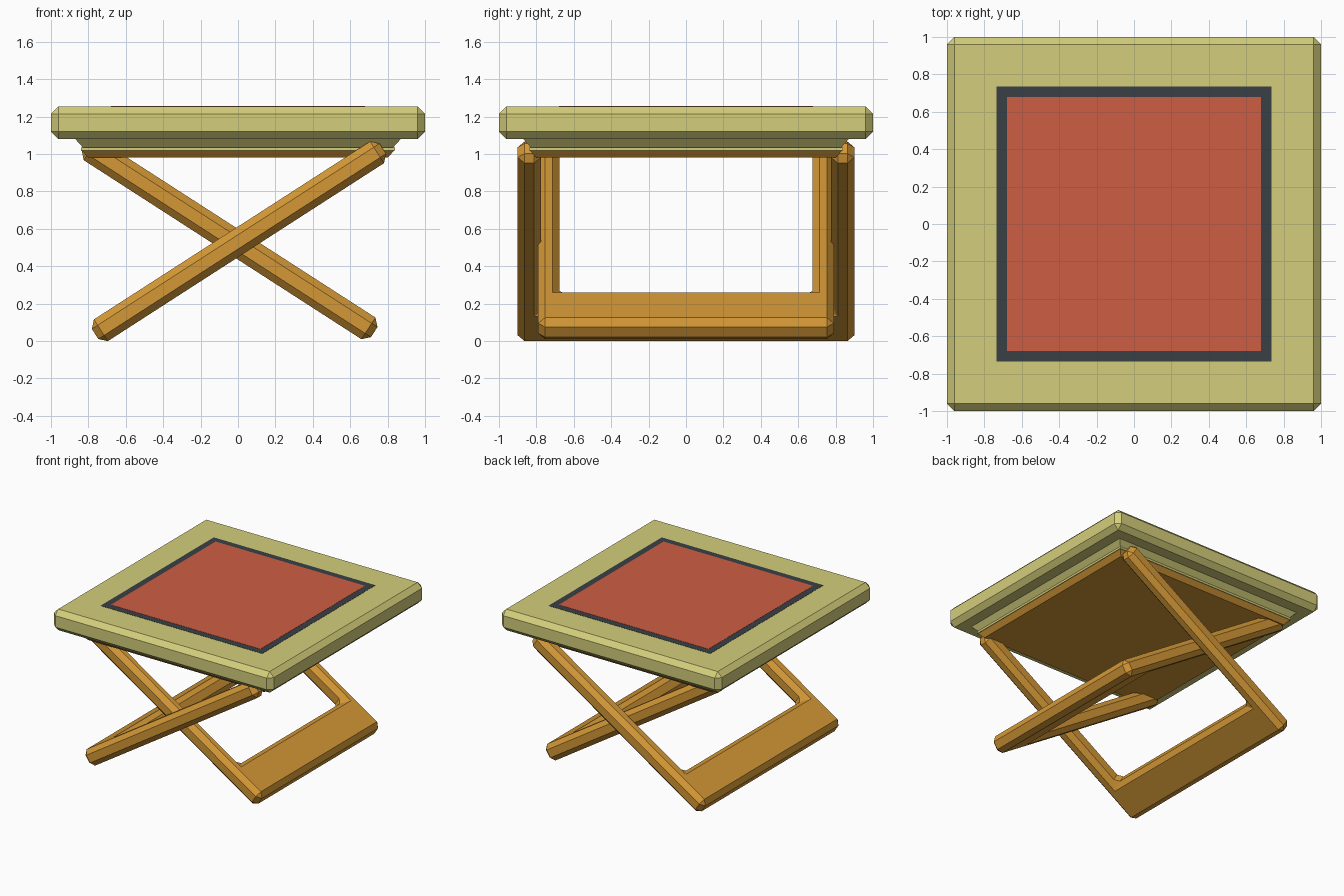
import bpy, bmesh, math

cube = bpy.data.objects.get("Cube")
if cube:
    bpy.data.objects.remove(cube, do_unlink=True)


def material(name, rgb):
    # 8-bit display colour to linear
    lin = [((c / 255 + 0.055) / 1.055) ** 2.4 for c in rgb] + [1]
    m = bpy.data.materials.new(name)
    m.use_nodes = True
    m.diffuse_color = lin
    m.node_tree.nodes["Principled BSDF"].inputs["Base Color"].default_value = lin
    return m


olive = material("olive cushion", (212, 206, 123))
wood = material("warm wood", (212, 152, 54))
red = material("brick red", (206, 94, 68))
slate = material("dark slate", (58, 64, 70))


def add_object(name, bm, mat):
    bmesh.ops.recalc_face_normals(bm, faces=bm.faces)
    mesh = bpy.data.meshes.new(name)
    bm.to_mesh(mesh)
    bm.free()
    mesh.materials.append(mat)
    ob = bpy.data.objects.new(name, mesh)
    bpy.context.collection.objects.link(ob)
    return ob


def square_stack(name, rings, mat):
    """Loft square rings given as (half width, height)."""
    bm = bmesh.new()
    loops = [[bm.verts.new((sx * h, sy * h, z))
              for sx, sy in ((-1, -1), (1, -1), (1, 1), (-1, 1))] for h, z in rings]
    for a, b in zip(loops, loops[1:]):
        for i in range(4):
            j = (i + 1) % 4
            bm.faces.new((a[i], a[j], b[j], b[i]))
    bm.faces.new(loops[0])
    bm.faces.new(loops[-1])
    return add_object(name, bm, mat)


def chamfer(ob, width):
    mod = ob.modifiers.new("chamfer", "BEVEL")
    mod.width = width
    mod.segments = 1
    mod.limit_method = "ANGLE"


def leg_frame(name, outer, inner, length, crossbar, thick, centre, turn):
    """U-shaped frame: two legs joined by a wide crossbar at the foot."""
    bm = bmesh.new()
    outline = [(-length, -outer), (length, -outer), (length, -inner), (crossbar, -inner),
               (crossbar, inner), (length, inner), (length, outer), (-length, outer)]
    face = bm.faces.new([bm.verts.new((u, y, -thick / 2)) for u, y in outline])
    ext = bmesh.ops.extrude_face_region(bm, geom=[face])
    top = [v for v in ext["geom"] if isinstance(v, bmesh.types.BMVert)]
    bmesh.ops.translate(bm, verts=top, vec=(0, 0, thick))
    ob = add_object(name, bm, wood)
    ob.location = centre
    ob.rotation_euler = (0, -math.radians(32.8), turn)
    chamfer(ob, 0.037)
    return ob


# Seat slab and the stepped layers beneath it
slab = square_stack("seat_slab", [(1, 1.08), (1, 1.253)], olive)
chamfer(slab, 0.039)
square_stack("seat_underlayer", [(0.84, 1.018), (0.84, 1.035), (0.83, 1.035),
                                 (0.875, 1.085)], olive)
square_stack("seat_base_board", [(0.80, 0.98), (0.835, 1.018)], wood)

# Coloured panel with a dark border
square_stack("panel_border", [(0.735, 1.25), (0.735, 1.2545)], slate)
square_stack("panel_centre", [(0.68, 1.25), (0.68, 1.256)], red)

# Crossed leg frames, the narrow one nested in the wide one
leg_frame("outer_leg_frame", 0.90, 0.775, 0.915, -0.60, 0.138, (0.005, 0, 0.533), 0)
leg_frame("inner_leg_frame", 0.79, 0.677, 0.92, -0.60, 0.138, (-0.045, 0, 0.546), math.pi)
